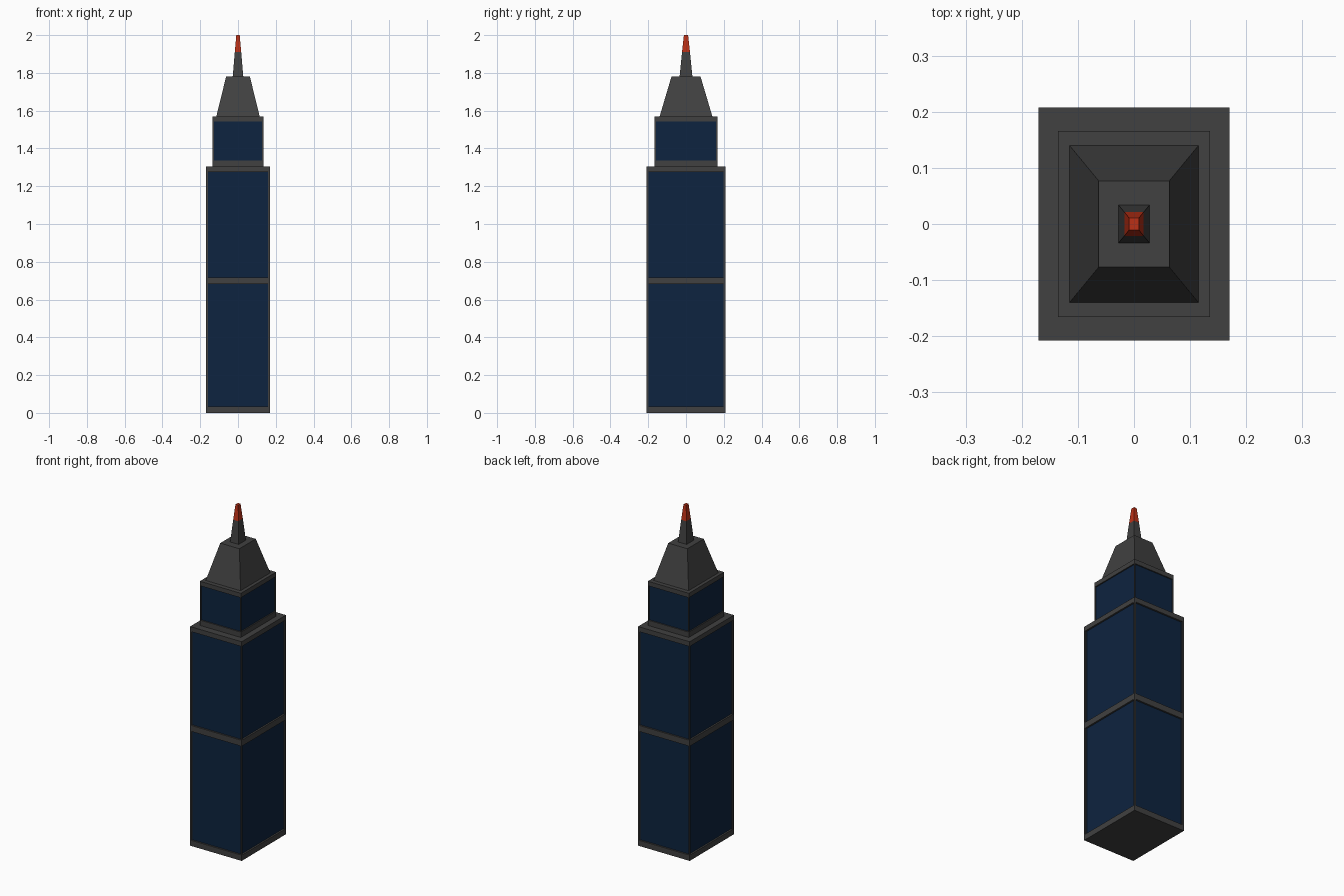
import bpy, bmesh

if "Cube" in bpy.data.objects:
    bpy.data.objects.remove(bpy.data.objects["Cube"])


def material(name, rgb):
    m = bpy.data.materials.new(name)
    m.diffuse_color = (*rgb, 1)
    m.use_nodes = True
    m.node_tree.nodes["Principled BSDF"].inputs["Base Color"].default_value = m.diffuse_color
    return m


STONE = material("dark_grey", (0.052, 0.052, 0.052))
GLASS = material("navy_glass", (0.004, 0.017, 0.05))
RED = material("red", (0.5, 0.03, 0.008))


def loft(name, rings, mat, panels=(), w=0.0, d=0.0):
    """Stack of rectangles (half_x, half_y, z); spans listed in panels get recessed glass."""
    bm = bmesh.new()
    loops = [[bm.verts.new((sx * hx, sy * hy, z))
              for sx, sy in ((-1, -1), (1, -1), (1, 1), (-1, 1))]
             for hx, hy, z in rings]
    bm.faces.new(loops[0][::-1])
    bm.faces.new(loops[-1])
    glass = []
    for k, (a, b) in enumerate(zip(loops, loops[1:])):
        for i in range(4):
            j = (i + 1) % 4
            f = bm.faces.new((a[i], a[j], b[j], b[i]))
            if k in panels:
                glass.append(f)
    bm.normal_update()
    if glass:
        bmesh.ops.inset_individual(bm, faces=glass, thickness=w)
        bm.normal_update()
        for f in bmesh.ops.extrude_discrete_faces(bm, faces=glass)["faces"]:
            f.normal_update()
            bmesh.ops.translate(bm, verts=f.verts[:], vec=f.normal * -d)
            f.material_index = 1
    me = bpy.data.meshes.new(name)
    bm.to_mesh(me)
    bm.free()
    me.materials.append(mat)
    me.materials.append(GLASS)
    ob = bpy.data.objects.new(name, me)
    bpy.context.collection.objects.link(ob)
    return ob


# Main shaft with two tall glass storeys
loft("main_tower", [(0.17, 0.208, z) for z in (0, 0.026, 0.69, 0.71, 1.284, 1.305)],
     STONE, panels=(1, 3), w=0.011, d=0.01)

# Set-back upper tier
loft("upper_tier", [(0.135, 0.166, z) for z in (1.305, 1.331, 1.547, 1.568)],
     STONE, panels=(1,), w=0.008, d=0.007)

# Sloped roof
loft("roof", [(0.115, 0.14, 1.568), (0.063, 0.077, 1.78)], STONE)

# Spire with red tip
loft("spire", [(0.028, 0.034, 1.78), (0.017, 0.021, 1.91)], STONE)
loft("spire_tip", [(0.017, 0.021, 1.91), (0.009, 0.011, 2.0)], RED)
